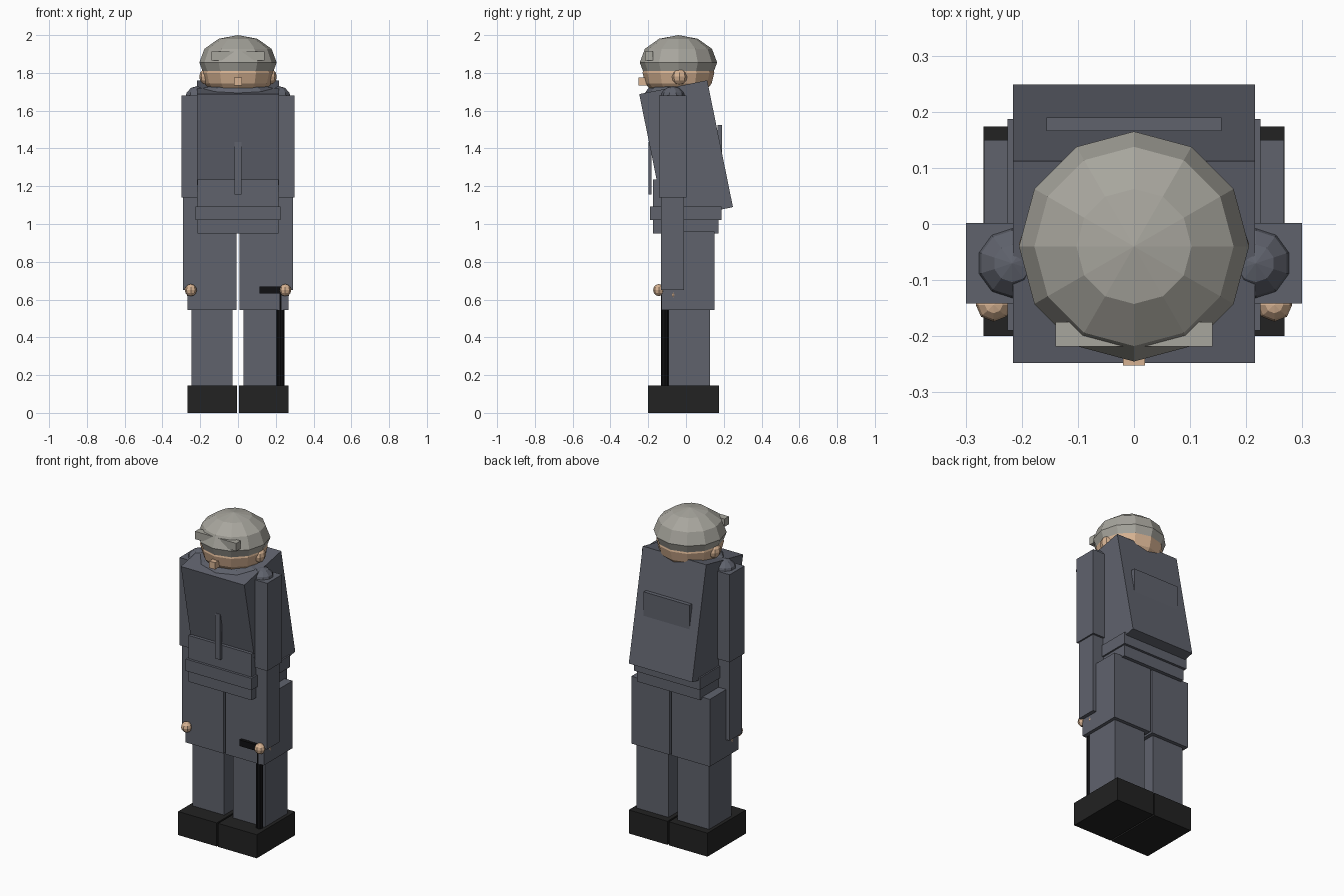
import bpy
import math
from mathutils import Matrix

if "Cube" in bpy.data.objects:
    bpy.data.objects.remove(bpy.data.objects["Cube"])


def material(name, rgb):
    m = bpy.data.materials.new(name)
    m.diffuse_color = (*rgb, 1)
    m.use_nodes = True
    m.node_tree.nodes["Principled BSDF"].inputs["Base Color"].default_value = m.diffuse_color
    return m


CLOTH = material("slate_cloth", (0.115, 0.123, 0.152))
SHELL = material("helmet_grey", (0.39, 0.38, 0.34))
SKIN = material("skin", (0.68, 0.45, 0.29))
BOOT = material("boot_black", (0.016, 0.016, 0.016))
STICK = material("stick_black", (0.005, 0.005, 0.006))


def finish(name, mat):
    o = bpy.context.object
    o.name = name
    o.data.materials.append(mat)
    return o


def box(name, mat, x, y, z, tilt=0):
    """Box from (min, max) ranges, optionally tilted about its centre."""
    bpy.ops.mesh.primitive_cube_add(size=1)
    o = finish(name, mat)
    c = [(r[0] + r[1]) / 2 for r in (x, y, z)]
    s = [r[1] - r[0] for r in (x, y, z)]
    o.data.transform(Matrix.Diagonal((*s, 1)))
    o.location = c
    o.rotation_euler.x = tilt
    return o


def ball(name, mat, centre, radii, segments=10, rings=6):
    bpy.ops.mesh.primitive_uv_sphere_add(segments=segments, ring_count=rings, radius=1)
    o = finish(name, mat)
    o.data.transform(Matrix.Diagonal((*radii, 1)))
    o.location = centre
    return o


def span(side, a, b):
    return tuple(sorted((side * a, side * b)))


# Trunk: hips, belt and forward-leaning jacket
box("hips", CLOTH, (-0.215, 0.215), (-0.175, 0.172), (0.95, 1.235))
box("belt", CLOTH, (-0.225, 0.225), (-0.19, 0.187), (1.02, 1.093))
box("jacket", CLOTH, (-0.216, 0.216), (-0.183, 0.184), (1.046, 1.731), math.radians(11.5))
box("front_strap", CLOTH, (-0.018, 0.018), (-0.199, -0.183), (1.155, 1.435))
box("back_pocket", CLOTH, (-0.156, 0.156), (0.166, 0.19), (1.25, 1.525))
ball("collar", CLOTH, (0, -0.06, 1.69), (0.22, 0.16, 0.06))

# Paired limbs
for side, tag in ((-1, "left"), (1, "right")):
    box(tag + "_boot", BOOT, span(side, 0.005, 0.268), (-0.2, 0.174), (0, 0.145))
    box(tag + "_shin", CLOTH, span(side, 0.03, 0.247), (-0.092, 0.128), (0.14, 0.56))
    box(tag + "_thigh", CLOTH, span(side, 0.007, 0.267), (-0.13, 0.15), (0.545, 0.96))
    box(tag + "_upper_arm", CLOTH, span(side, 0.16, 0.299), (-0.142, 0.002), (1.14, 1.68))
    box(tag + "_forearm", CLOTH, span(side, 0.168, 0.29), (-0.132, -0.01), (0.65, 1.15))
    ball(tag + "_shoulder", CLOTH, (side * 0.217, -0.07, 1.66), (0.067, 0.067, 0.07))
    ball(tag + "_hand", SKIN, (side * 0.225, -0.068, 0.625), (0.045, 0.045, 0.058), 8, 6)
    ball(tag + "_fist", SKIN, (side * 0.25, -0.144, 0.65), (0.032, 0.03, 0.032), 8, 6)
    ball(tag + "_ear", SKIN, (side * 0.17, -0.035, 1.78), (0.035, 0.042, 0.042), 8, 6)

# Head and helmet
ball("head", SKIN, (0, -0.04, 1.8), (0.19, 0.19, 0.15), 12, 8)
box("nose", SKIN, (-0.02, 0.02), (-0.252, -0.2), (1.733, 1.775))
ball("helmet", SHELL, (0, -0.04, 1.855), (0.205, 0.205, 0.145), 12, 6)
box("helmet_bar", SHELL, (-0.14, 0.14), (-0.218, -0.175), (1.865, 1.913))

# Walking stick with a side handle
bpy.ops.mesh.primitive_cylinder_add(vertices=8, radius=0.02, depth=0.65,
                                    location=(0.225, -0.112, 0.325))
finish("stick", STICK)
box("stick_handle", STICK, (0.115, 0.225), (-0.15, -0.11), (0.632, 0.67))
